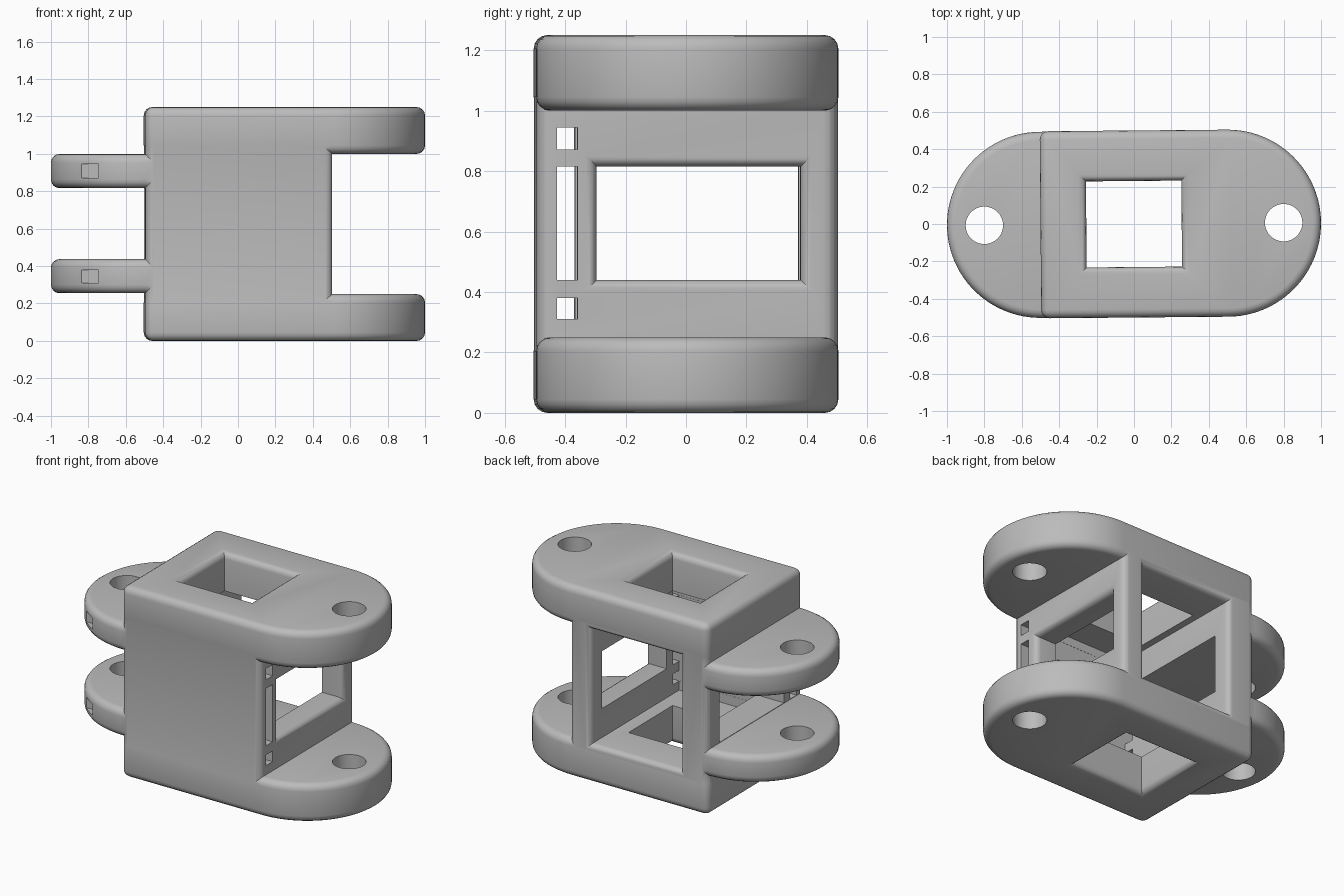
import bpy, bmesh, math
from mathutils import Matrix, Vector

cube = bpy.data.objects.get("Cube")
if cube:
    bpy.data.objects.remove(cube, do_unlink=True)

ROUND = 0.045
BIG = 2.0

grey = bpy.data.materials.new("plain grey")
grey.use_nodes = True
colour = (0.5, 0.5, 0.5, 1)
grey.diffuse_color = colour
grey.node_tree.nodes["Principled BSDF"].inputs["Base Color"].default_value = colour


def make_object(name, bm):
    bmesh.ops.recalc_face_normals(bm, faces=bm.faces)
    mesh = bpy.data.meshes.new(name)
    bm.to_mesh(mesh)
    bm.free()
    obj = bpy.data.objects.new(name, mesh)
    bpy.context.collection.objects.link(obj)
    mesh.materials.append(grey)
    return obj


def slab(name, outline, z0, z1):
    """Extrude an outline upward and round all its sharp edges."""
    bm = bmesh.new()
    base = bm.faces.new([bm.verts.new((x, y, z0)) for x, y in outline])
    ext = bmesh.ops.extrude_face_region(bm, geom=[base])
    top = [v for v in ext["geom"] if isinstance(v, bmesh.types.BMVert)]
    bmesh.ops.translate(bm, verts=top, vec=(0, 0, z1 - z0))
    bmesh.ops.recalc_face_normals(bm, faces=bm.faces)
    sharp = [e for e in bm.edges if e.calc_face_angle(0) > math.radians(30)]
    bmesh.ops.bevel(bm, geom=sharp, offset=ROUND, segments=4, profile=0.5, affect="EDGES")
    return make_object(name, bm)


def round_ended(side, inner, half):
    """Outline with a square inner end and a half-round outer end."""
    pts = [(inner, -half * side)]
    for i in range(49):
        a = -math.pi / 2 + math.pi * i / 48
        pts.append((side * (0.5 + 0.5 * math.cos(a)), side * half * math.sin(a)))
    return pts + [(inner, half * side)]


def box_cutter(x, y, z):
    bm = bmesh.new()
    bmesh.ops.create_cube(bm, size=1)
    for v in bm.verts:
        v.co = Vector([(r[0] + r[1]) / 2 + c * (r[1] - r[0]) for c, r in zip(v.co, (x, y, z))])
    return make_object("cutter", bm)


def window_cutter(axis, face, inner, u, v, sign=1):
    """Rectangular opening whose mouth flares in a quarter round at the face."""
    steps = [(inner, 0)]
    for i in range(5):
        a = math.pi / 2 * i / 4
        steps.append((face - sign * 0.04 * (1 - math.sin(a)), 0.04 * (1 - math.cos(a))))
    steps.append((face + sign * 0.02, 0.04))
    bm = bmesh.new()
    rings = []
    for pos, grow in steps:
        ring = []
        for a, b in ((0, 0), (1, 0), (1, 1), (0, 1)):
            co = [u[a] + grow * (2 * a - 1), v[b] + grow * (2 * b - 1)]
            co.insert(axis, pos)
            ring.append(bm.verts.new(co))
        rings.append(ring)
    for r, s in zip(rings, rings[1:]):
        for i in range(4):
            j = (i + 1) % 4
            bm.faces.new((r[i], r[j], s[j], s[i]))
    bm.faces.new(rings[0])
    bm.faces.new(rings[-1])
    return make_object("cutter", bm)


def hole_cutter(x):
    bm = bmesh.new()
    bmesh.ops.create_cone(bm, cap_ends=True, segments=48, radius1=0.1, radius2=0.1,
                          depth=BIG * 2, matrix=Matrix.Translation((x, 0, 0)))
    return make_object("cutter", bm)


def combine(target, other, operation):
    mod = target.modifiers.new("combine", "BOOLEAN")
    mod.operation, mod.solver, mod.object = operation, "EXACT", other
    graph = bpy.context.evaluated_depsgraph_get()
    mesh = bpy.data.meshes.new_from_object(target.evaluated_get(graph))
    target.modifiers.clear()
    target.data = mesh
    bpy.data.objects.remove(other, do_unlink=True)


# Central housing block
e = 0.499
block = slab("bracket_housing", [(-e, -e), (e, -e), (e, e), (-e, e)], 0.001, 1.249)

# Thick fork plates on one side
for z in (0, 1.0):
    combine(block, slab("fork_plate", round_ended(1, -0.5, 0.5), z, z + 0.25), "UNION")

# Thin hinge lugs on the other side
for z in (0.255, 0.817):
    combine(block, slab("hinge_lug", round_ended(-1, -0.37, 0.4975), z, z + 0.182), "UNION")

cutters = [
    # Pocket opening to the back
    window_cutter(1, 0.5, -0.43, (-0.3, 0.345), (0.25, 1.0)),
    # Side windows
    window_cutter(0, 0.5, -0.6, (-0.3, 0.375), (0.44, 0.815)),
    # Top and bottom windows
    window_cutter(2, 1.25, 0.6, (-0.255, 0.255), (-0.23, 0.23)),
    window_cutter(2, 0, 0.6, (-0.255, 0.255), (-0.23, 0.23), -1),
    # Pivot holes
    hole_cutter(-0.8), hole_cutter(0.8),
]
# Long slot and cord channels
for z in ((0.31, 0.38), (0.44, 0.815), (0.872, 0.945)):
    cutters.append(box_cutter((-BIG, 0.52), (-0.431, -0.364), z))
for c in cutters:
    combine(block, c, "DIFFERENCE")

# Slight turn about the vertical axis
block.data.transform(Matrix.Rotation(math.radians(0.5), 4, "Z"))

bpy.ops.object.select_all(action="DESELECT")
block.select_set(True)
bpy.context.view_layer.objects.active = block
bpy.ops.object.shade_smooth_by_angle(angle=math.radians(30))
